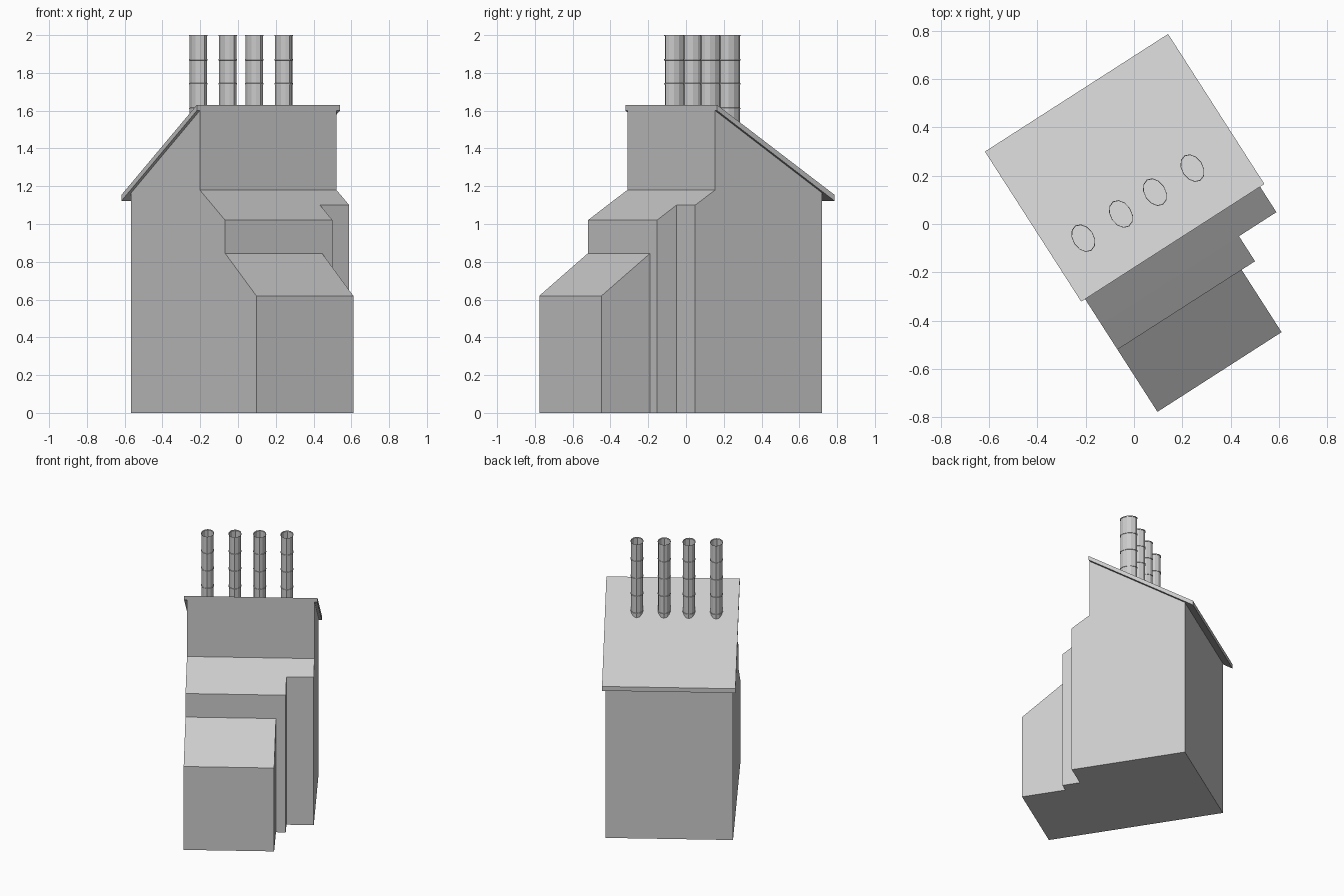
import bpy, bmesh, math
from mathutils import Matrix

if "Cube" in bpy.data.objects:
    bpy.data.objects.remove(bpy.data.objects["Cube"])

# The whole house is turned on its plot
TURN = Matrix.Rotation(math.radians(32.7), 4, 'Z')


def finish(name, bm):
    bmesh.ops.recalc_face_normals(bm, faces=bm.faces[:])
    mesh = bpy.data.meshes.new(name)
    bm.to_mesh(mesh)
    bm.free()
    ob = bpy.data.objects.new(name, mesh)
    ob.matrix_world = TURN
    bpy.context.collection.objects.link(ob)
    return ob


def prism(name, x0, x1, profile):
    """Extrude a (y, z) side profile from x0 to x1."""
    bm = bmesh.new()
    face = bm.faces.new([bm.verts.new((x0, y, z)) for y, z in profile])
    ext = bmesh.ops.extrude_face_region(bm, geom=[face], use_keep_orig=True)
    verts = [g for g in ext['geom'] if isinstance(g, bmesh.types.BMVert)]
    bmesh.ops.translate(bm, verts=verts, vec=(x1 - x0, 0, 0))
    return finish(name, bm)


def pipe(name, x, y, rx, ry, rings, sides=12):
    """Open oval tube lofted through (z, scale) rings."""
    bm = bmesh.new()
    loops = []
    for z, s in rings:
        loops.append([bm.verts.new((x + rx * s * math.cos(2 * math.pi * i / sides),
                                    y + ry * s * math.sin(2 * math.pi * i / sides), z))
                      for i in range(sides)])
    for lo, hi in zip(loops, loops[1:]):
        for i in range(sides):
            j = (i + 1) % sides
            bm.faces.new((lo[i], lo[j], hi[j], hi[i]))
    return finish(name, bm)


# Main house with tall front wall and first half of the sloping shoulder
prism("main_house", -0.338, 0.522,
      [(-0.277, 0), (0.522, 0), (0.522, 1.165), (-0.152, 1.60),
       (-0.152, 1.18), (-0.277, 1.10)])

# Narrower middle step continuing the shoulder slope
prism("middle_step", -0.338, 0.338,
      [(-0.40, 0), (-0.277, 0), (-0.277, 1.10), (-0.40, 1.02)])

# Low front annex with lean-to top
prism("front_annex", -0.338, 0.272,
      [(-0.706, 0), (-0.40, 0), (-0.40, 0.845), (-0.706, 0.62)])

# Single-pitch roof slab, overhanging sides and back
prism("roof", -0.357, 0.543,
      [(-0.152, 1.60), (0.585, 1.123), (0.585, 1.155), (-0.152, 1.63)])

# Four chimney pipes with thin raised joints
rings = [(1.45, 0.97)]
for joint in (1.485, 1.612, 1.742, 1.870):
    rings += [(joint - 0.004, 0.97), (joint - 0.003, 1.03),
              (joint + 0.003, 1.03), (joint + 0.004, 0.97)]
rings += [(1.994, 0.97), (1.995, 1.03), (2.0, 1.03)]
for n, x in enumerate((-0.208, -0.023, 0.144, 0.328)):
    pipe(f"chimney_pipe_{n + 1}", x, 0.064, 0.043, 0.060, rings)
